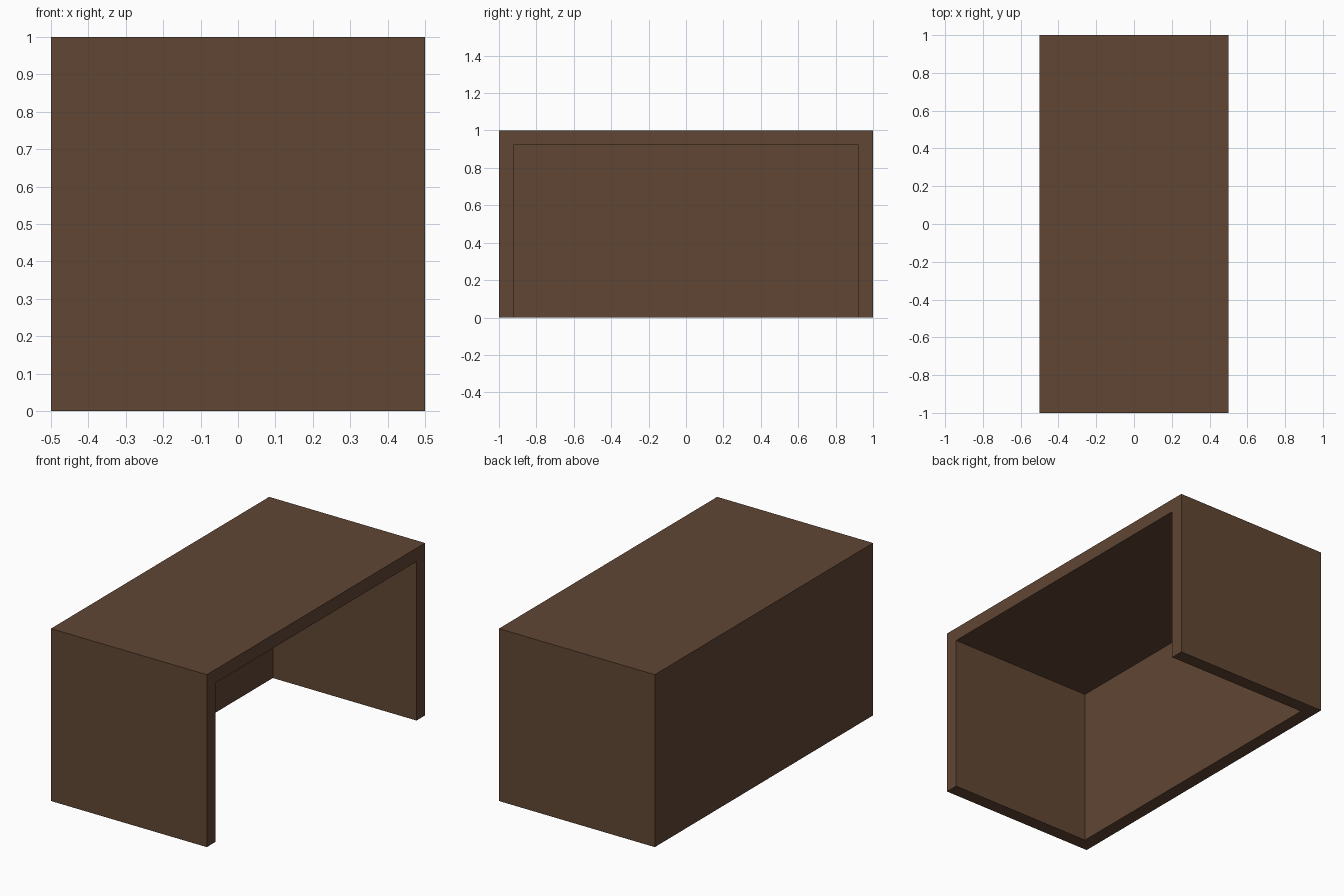
import bpy, bmesh
from mathutils import Matrix, Vector

if "Cube" in bpy.data.objects:
    bpy.data.objects.remove(bpy.data.objects["Cube"])

WALL = 0.078

# Brown wood colour
wood = bpy.data.materials.new("dark brown wood")
wood.diffuse_color = (0.119, 0.061, 0.034, 1.0)
wood.use_nodes = True
wood.node_tree.nodes["Principled BSDF"].inputs["Base Color"].default_value = wood.diffuse_color

# Outer box, with the right side (+x) and the underside removed
bm = bmesh.new()
bmesh.ops.create_cube(bm, size=1.0, matrix=Matrix.Translation((0, 0, 0.5)) @ Matrix.Diagonal((1, 2, 1, 1)))
bm.normal_update()
open_sides = [f for f in bm.faces if f.normal.x > 0.9 or f.normal.z < -0.9]
bmesh.ops.delete(bm, geom=open_sides, context='FACES')
mesh = bpy.data.meshes.new("desk_shell")
bm.to_mesh(mesh)
bm.free()
mesh.materials.append(wood)

desk = bpy.data.objects.new("desk_shell", mesh)
bpy.context.collection.objects.link(desk)

# Board thickness, growing inward so the outer size stays the same
board = desk.modifiers.new("board_thickness", 'SOLIDIFY')
board.thickness = WALL
board.offset = -1.0
board.use_even_offset = True
